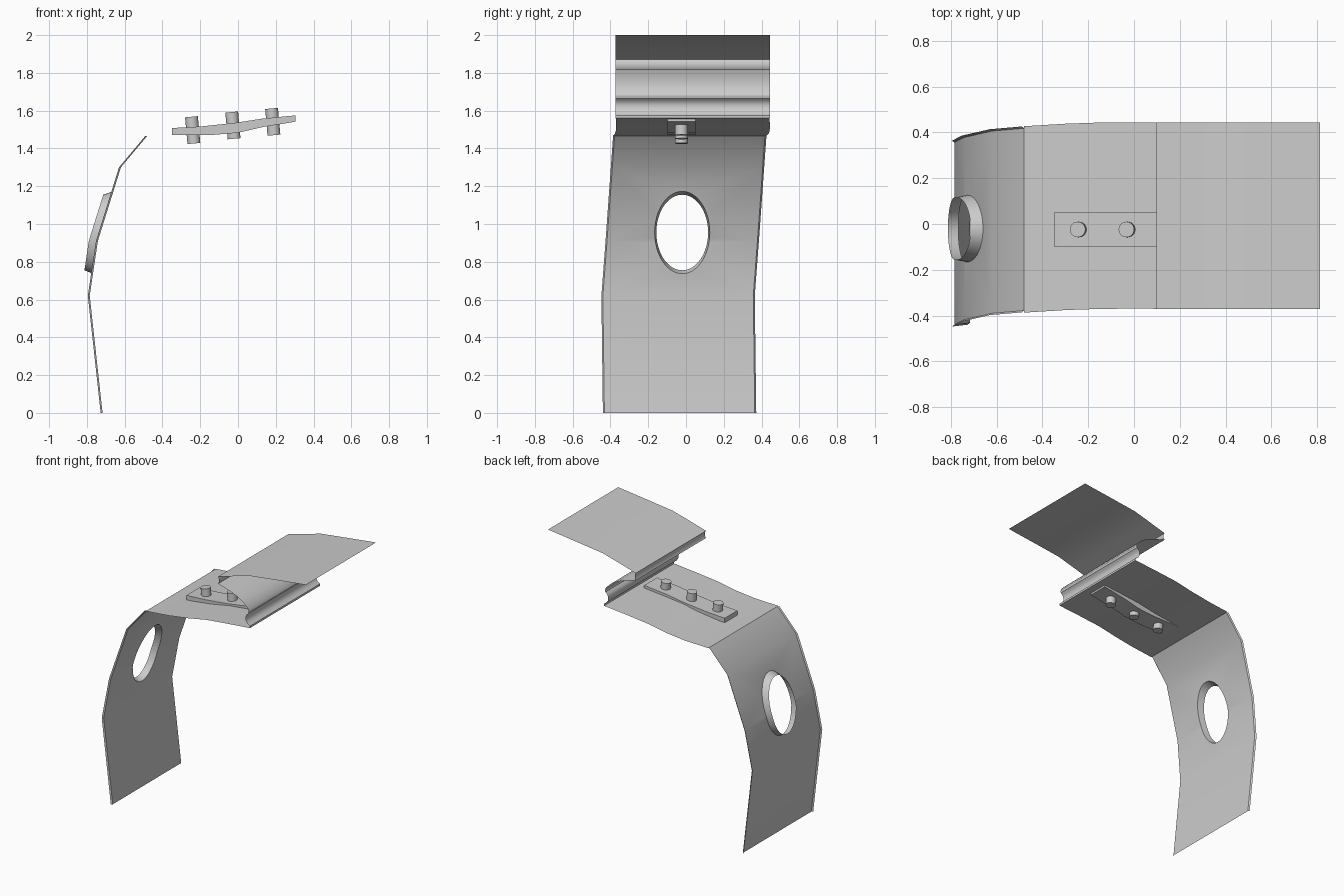
import bpy, bmesh, math
from mathutils import Vector

cube = bpy.data.objects.get("Cube")
if cube:
    bpy.data.objects.remove(cube, do_unlink=True)

grey = bpy.data.materials.new("plain_grey")
grey.use_nodes = True
colour = (0.6, 0.6, 0.6, 1)
grey.diffuse_color = colour
grey.node_tree.nodes["Principled BSDF"].inputs["Base Color"].default_value = colour


def finish(bm, name, angle=30, recalc=True):
    if recalc:
        bmesh.ops.recalc_face_normals(bm, faces=bm.faces)
    mesh = bpy.data.meshes.new(name)
    bm.to_mesh(mesh)
    bm.free()
    mesh.materials.append(grey)
    obj = bpy.data.objects.new(name, mesh)
    bpy.context.collection.objects.link(obj)
    bpy.ops.object.select_all(action='DESELECT')
    obj.select_set(True)
    bpy.context.view_layer.objects.active = obj
    bpy.ops.object.shade_smooth_by_angle(angle=math.radians(angle))
    return obj


def lerp(points, t):
    """Piecewise linear lookup in (key, value) pairs."""
    for (a, u), (b, v) in zip(points, points[1:]):
        if t <= b:
            return u + (v - u) * (t - a) / (b - a)
    return points[-1][1]


# Leg side profile (height -> x) and sideways lean (height -> y centre)
LEG = [(0, -0.717), (0.62, -0.785), (0.91, -0.742), (1.30, -0.62), (1.467, -0.48)]
LEAN = [(0, -0.034), (0.62, -0.042), (0.91, -0.02), (1.30, 0.008), (1.467, 0.02)]
HALF = 0.398
HOLE_Y, HOLE_Z = -0.02, 0.955
SEGMENTS = 48


def ellipse(ry, rz):
    steps = (2 * math.pi * i / SEGMENTS for i in range(SEGMENTS))
    return [(HOLE_Y + ry * math.cos(a), HOLE_Z + rz * math.sin(a)) for a in steps]


# Leg sheet: flat outline with an oval hole, folded along the profile
bm = bmesh.new()
outline = [(s * HALF + lerp(LEAN, z), z)
           for s, keys in ((-1, LEG), (1, LEG[::-1])) for z, _ in keys]
for loop in (outline, ellipse(0.146, 0.218)):
    vs = [bm.verts.new((0, y, z)) for y, z in loop]
    for i, v in enumerate(vs):
        bm.edges.new((v, vs[(i + 1) % len(vs)]))
bmesh.ops.triangle_fill(bm, edges=bm.edges[:], use_beauty=True, normal=(1, 0, 0))
for z, _ in LEG[1:-1]:
    bmesh.ops.bisect_plane(bm, geom=bm.verts[:] + bm.edges[:] + bm.faces[:],
                           plane_co=(0, 0, z), plane_no=(0, 0, 1), dist=1e-5)
for v in bm.verts:
    v.co.x = lerp(LEG, v.co.z)
finish(bm, "leg_sheet")

# Narrow lips along both long edges of the leg
for side, label in ((-1, "right"), (1, "left")):
    bm = bmesh.new()
    rows = []
    for z, x in LEG:
        y = lerp(LEAN, z) + side * HALF
        rows.append([bm.verts.new((x, y, z)),
                     bm.verts.new((x - 0.01, y + side * 0.008, z))])
    for a, b in zip(rows, rows[1:]):
        bm.faces.new((a[0], a[1], b[1], b[0]))
    finish(bm, "leg_lip_" + label)

# Collar around the oval hole
bm = bmesh.new()
inner = [bm.verts.new((lerp(LEG, z), y, z)) for y, z in ellipse(0.146, 0.218)]
outer = [bm.verts.new((lerp(LEG, z) - 0.048, y, z)) for y, z in ellipse(0.137, 0.2)]
for i in range(SEGMENTS):
    j = (i + 1) % SEGMENTS
    bm.faces.new((inner[i], inner[j], outer[j], outer[i]))
finish(bm, "hole_collar")


def strip(name, profile, centre, half):
    bm = bmesh.new()
    rows = [[bm.verts.new((x, centre(x) + s * half, z)) for s in (-1, 1)]
            for x, z in profile]
    for a, b in zip(rows, rows[1:]):
        bm.faces.new((a[0], b[0], b[1], a[1]))
    return finish(bm, name)


# Shelf sheet running from the leg to the spring fold
SHELF_LEAN = [(-0.48, 0.02), (-0.3, 0.031), (-0.1, 0.038), (0.36, 0.035)]
strip("shelf_sheet",
      [(-0.48, 1.467), (-0.3, 1.478), (-0.15, 1.497), (0, 1.525), (0.17, 1.543), (0.357, 1.56)],
      lambda x: lerp(SHELF_LEAN, x), 0.407)

# Spring fold and the flat top sheet
strip("spring_fold",
      [(0.357, 1.56), (0.357, 1.575), (0.335, 1.59), (0.323, 1.61), (0.322, 1.635),
       (0.33, 1.652), (0.345, 1.665), (0.348, 1.68), (0.34, 1.70), (0.3, 1.738),
       (0.25, 1.767), (0.2, 1.787), (0.15, 1.803), (0.098, 1.817), (0.106, 1.832),
       (0.106, 1.855), (0.098, 1.87)],
      lambda x: 0.036, 0.408)
strip("top_sheet", [(0.098, 1.87), (0.23, 1.908), (0.365, 1.945), (0.58, 1.972), (0.812, 2.0)],
      lambda x: 0.036, 0.408)

# Bent plate clamped on the shelf
bm = bmesh.new()
side = [(-0.35, 1.508), (-0.2, 1.516), (-0.02, 1.535), (0.13, 1.558), (0.305, 1.575),
        (0.305, 1.542), (0.13, 1.513), (0, 1.483), (-0.13, 1.472), (-0.35, 1.47)]
face = bm.faces.new([bm.verts.new((x, -0.098, z)) for x, z in side])
grown = bmesh.ops.extrude_face_region(bm, geom=[face], use_keep_orig=True)["geom"]
for v in grown:
    if isinstance(v, bmesh.types.BMVert):
        v.co.y = 0.05
finish(bm, "clamp_plate")

# Three pins through the plate
for i, (x, z) in enumerate([(-0.24, 1.497), (-0.027, 1.522), (0.184, 1.541)]):
    bm = bmesh.new()
    bmesh.ops.create_cone(bm, cap_ends=True, segments=24, radius1=0.034, radius2=0.034, depth=0.142)
    pin = finish(bm, "pin_%d" % (i + 1))
    pin.location = Vector((x, -0.024, z))
    pin.rotation_euler.y = -0.09
